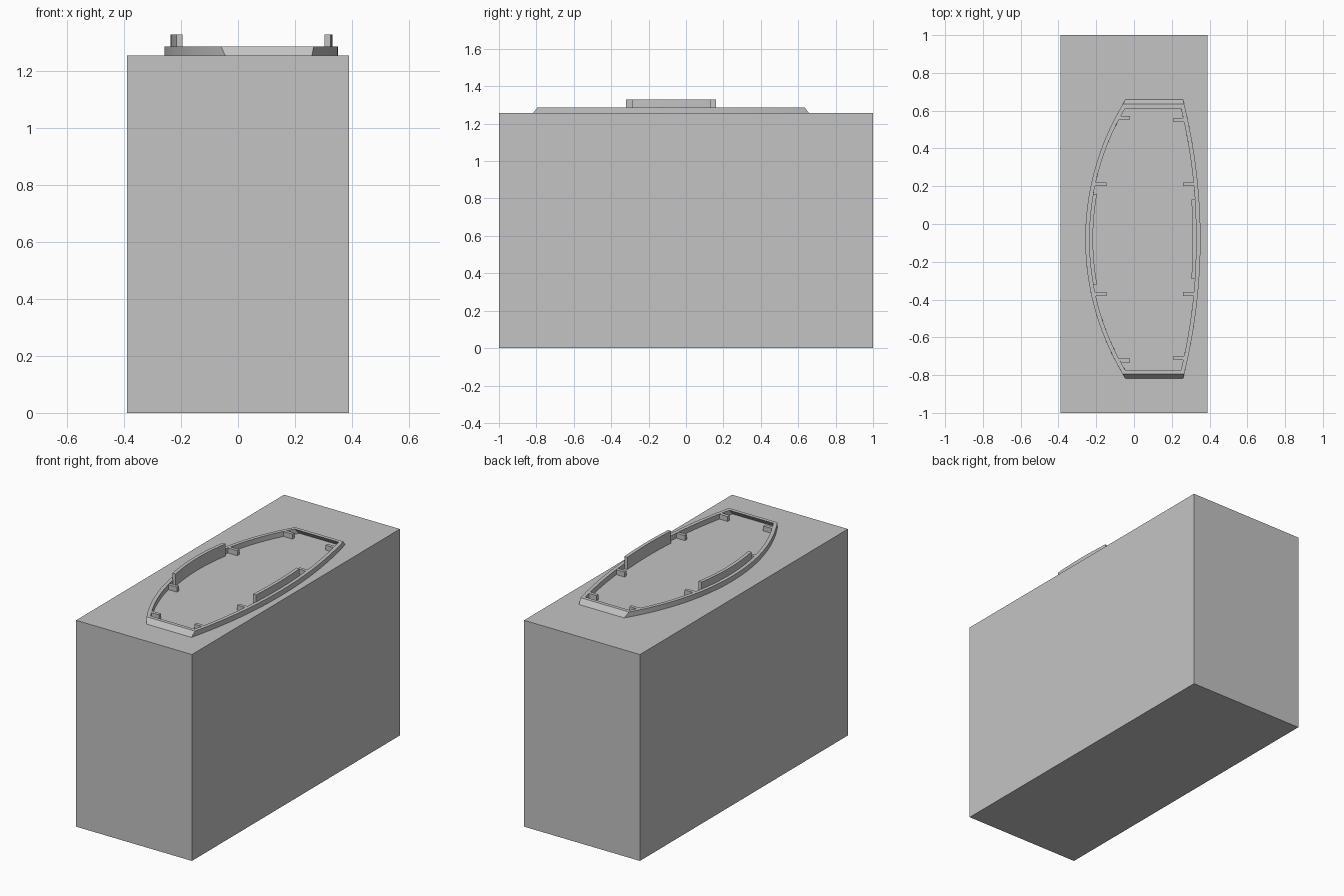
import bpy, bmesh, math
from mathutils import Vector

old = bpy.data.objects.get("Cube")
if old:
    bpy.data.objects.remove(old, do_unlink=True)

grey = bpy.data.materials.new("plain grey")
grey.use_nodes = True
colour = (0.55, 0.55, 0.55, 1)
grey.diffuse_color = colour
grey.node_tree.nodes["Principled BSDF"].inputs["Base Color"].default_value = colour

FLOOR, RIM_TOP, TAB_TOP = 1.256, 1.287, 1.33
MID_Y = -0.08
WALL = 0.022
STEPS = 32
# Each long side is an arc: centre x, radius, direction of bulge
SIDES = {"right": (1.127, 1.385, -1), "left": (-2.654, 3.006, 1)}


def arc_x(side, dy, inset):
    cx, r, d = SIDES[side]
    return cx + d * math.sqrt((r - inset) ** 2 - dy * dy)


def arc(side, half, inset, z):
    ys = [half * (2 * i / STEPS - 1) for i in range(STEPS + 1)]
    return [Vector((arc_x(side, y, inset), MID_Y + y, z)) for y in ys]


def finish(name, bm, smooth=False):
    bmesh.ops.recalc_face_normals(bm, faces=bm.faces)
    mesh = bpy.data.meshes.new(name)
    bm.to_mesh(mesh)
    bm.free()
    mesh.materials.append(grey)
    obj = bpy.data.objects.new(name, mesh)
    bpy.context.collection.objects.link(obj)
    if smooth:
        bpy.ops.object.select_all(action='DESELECT')
        obj.select_set(True)
        bpy.context.view_layer.objects.active = obj
        bpy.ops.object.shade_smooth_by_angle(angle=math.radians(20))
    return obj


def box(name, x0, x1, y0, y1, z0, z1):
    bm = bmesh.new()
    bmesh.ops.create_cube(bm, size=1)
    for v in bm.verts:
        v.co = Vector(((x0 + x1) / 2 + v.co.x * (x1 - x0),
                       (y0 + y1) / 2 + v.co.y * (y1 - y0),
                       (z0 + z1) / 2 + v.co.z * (z1 - z0)))
    return finish(name, bm)


def ring_solid(name, loops, closed):
    """Join four matching loops into a tube, open strips get end caps."""
    bm = bmesh.new()
    rows = [[bm.verts.new(p) for p in loop] for loop in loops]
    n = len(rows[0])
    for a, b in zip(rows, rows[1:] + rows[:1]):
        for i in range(n if closed else n - 1):
            j = (i + 1) % n
            bm.faces.new((a[i], a[j], b[j], b[i]))
    if not closed:
        bm.faces.new([r[0] for r in rows])
        bm.faces.new([r[-1] for r in rows])
    return finish(name, bm, smooth=True)


# Main block
box("main_block", -0.39, 0.39, -1, 1, 0, FLOOR)


# Raised rim with bowed sides and slanted ends
def outline(half, inset, z):
    return arc("left", half, inset, z) + arc("right", half, inset, z)[::-1]


ring_solid("raised_rim", [outline(0.738, 0, FLOOR), outline(0.714, 0, RIM_TOP),
                          outline(0.692, WALL, RIM_TOP), outline(0.716, WALL, FLOOR)], True)

# Tall curved tabs inside the rim
for side, half in (("right", 0.24), ("left", 0.21)):
    ring_solid(side + "_tall_tab",
               [arc(side, half, 0.0205, FLOOR), arc(side, half, 0.0205, TAB_TOP),
                arc(side, half, 0.041, TAB_TOP), arc(side, half, 0.041, FLOOR)], False)

# Small ribs pointing inwards, mirrored front to back
RIBS = [("right", 0.29, -0.145), ("right", 0.642, -0.02),
        ("left", 0.29, 0.26), ("left", 0.63, 0.21)]
for side, dy, tip in RIBS:
    for end, s in (("back", 1), ("front", -1)):
        y = MID_Y + s * dy
        root = arc_x(side, dy, WALL * 0.6)
        place = "outer" if dy > 0.5 else "middle"
        box(f"{side}_{end}_{place}_rib", min(root, tip), max(root, tip),
            y - 0.01, y + 0.01, FLOOR, RIM_TOP - 0.001)
